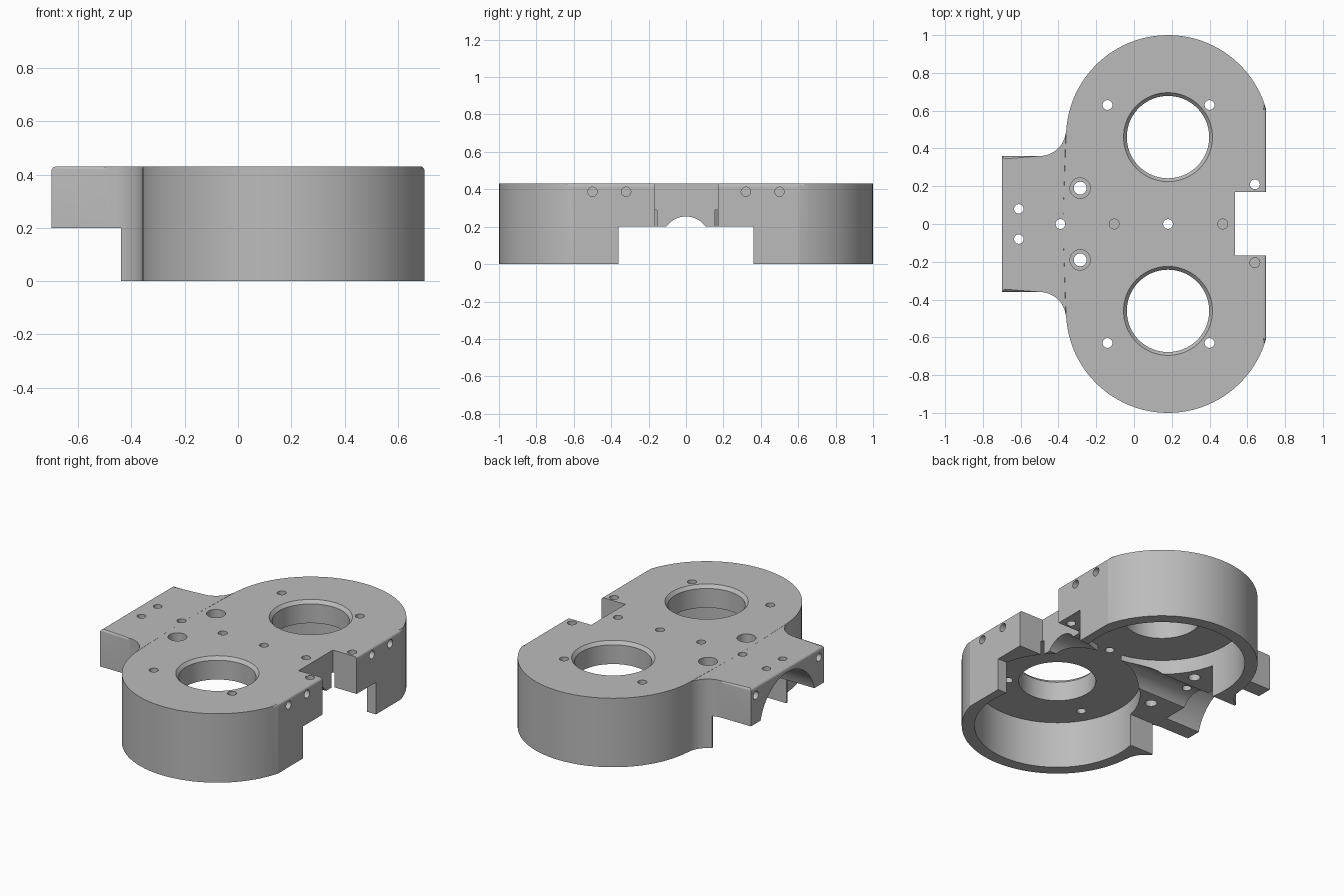
import bpy, bmesh
from math import sin, cos, pi, acos, radians
from mathutils import Matrix

cube = bpy.data.objects.get("Cube")
if cube:
    bpy.data.objects.remove(cube, do_unlink=True)

H, SLOT, CEIL = 0.43, 0.2, 0.29      # total height, slot roof, pocket roof
CX, CY, R = 0.18, 0.46, 0.54         # lobe centres and radius
TOP = H + 0.02                       # upper end of the cutters

grey = bpy.data.materials.new("machined grey")
grey.use_nodes = True
colour = (0.5, 0.5, 0.5, 1)
grey.diffuse_color = colour
grey.node_tree.nodes["Principled BSDF"].inputs["Base Color"].default_value = colour

cutters = bpy.data.collections.new("cutters")
bpy.context.scene.collection.children.link(cutters)


def make_object(name, bm, collection):
    bmesh.ops.recalc_face_normals(bm, faces=bm.faces[:])
    mesh = bpy.data.meshes.new(name)
    bm.to_mesh(mesh)
    bm.free()
    mesh.materials.append(grey)
    ob = bpy.data.objects.new(name, mesh)
    collection.objects.link(ob)
    return ob


def loft(bm, rings):
    """Skin a stack of closed rings and cap both ends."""
    rings = [[bm.verts.new(p) for p in ring] for ring in rings]
    for a, b in zip(rings, rings[1:]):
        for i in range(len(a)):
            j = (i + 1) % len(a)
            bm.faces.new((a[i], a[j], b[j], b[i]))
    bm.faces.new(rings[0][::-1])
    bm.faces.new(rings[-1])


def arc(cx, cy, r, a, b, n):
    return [(cx + r * cos(a + (b - a) * i / n), cy + r * sin(a + (b - a) * i / n))
            for i in range(n + 1)]


def cut_round(x, y, profile, n=32):
    """Vertical turned cutter from (radius, height) pairs."""
    bm = bmesh.new()
    loft(bm, [[(px, py, z) for px, py in arc(x, y, r, 0, 2 * pi, n)[:-1]]
              for r, z in profile])
    make_object("cutter", bm, cutters).hide_render = True


def cut_along_x(x0, x1, y, z, r, n=32):
    bm = bmesh.new()
    loft(bm, [[(x, py, pz) for py, pz in arc(y, z, r, 0, 2 * pi, n)[:-1]]
              for x in (x0, x1)])
    make_object("cutter", bm, cutters).hide_render = True


def cut_box(x0, x1, y0, y1, z0, z1):
    bm = bmesh.new()
    loft(bm, [[(x0, y0, z), (x1, y0, z), (x1, y1, z), (x0, y1, z)] for z in (z0, z1)])
    make_object("cutter", bm, cutters).hide_render = True


# Body outline: two lobes joined by a central arm, rounded on the top edge
half = arc(CX, CY, R, acos((0.7 - CX) / R), pi, 48)
half += arc(-0.5, 0.5, 0.14, 0, -pi / 2, 12) + [(-0.7, 0.36)]
outline = half + [(x, -y) for x, y in reversed(half)]
bm = bmesh.new()
loft(bm, [[(x, y, z) for x, y in outline] for z in (0, H)])
rim = [e for e in bm.edges if all(v.co.z > H - 0.001 for v in e.verts)]
bmesh.ops.bevel(bm, geom=rim, offset=0.015, segments=3, profile=0.5, affect='EDGES')
body = make_object("housing_body", bm, bpy.context.scene.collection)

# Underside slot, space below the arm, and side notch
cut_box(-1.1, 1.1, -0.36, 0.36, -0.3, SLOT)
cut_box(-1.2, -0.44, -0.9, 0.9, -0.4, SLOT)
cut_box(0.535, 1.2, -0.167, 0.17, -0.5, 0.7)

# Long shaft channel and the wider seat at the end of the arm
cut_along_x(-1.3, 1.3, 0, 0.127, 0.128, 48)
cut_along_x(-1.4, -0.46, 0, 0.127, 0.275, 64)

for s in (1, -1):
    # Lobe pocket, bore and chamfer in one turned shape
    cut_round(CX, s * CY, [(0.468, -0.2), (0.468, CEIL), (0.218, CEIL),
                           (0.218, H - 0.02), (0.253, TOP)], 96)
    # Lobe bolt holes
    for x in (-0.14, 0.4):
        cut_round(x, s * 0.63, [(0.026, 0.1), (0.026, TOP)])
    # Counterbored holes and arm holes
    cut_round(-0.285, s * 0.19, [(0.034, 0.1), (0.034, 0.33),
                                 (0.054, 0.33), (0.054, TOP)])
    cut_round(-0.61, s * 0.08, [(0.025, 0.1), (0.025, TOP)])
    # Screw holes in the end faces
    for y in (0.32, 0.5):
        cut_along_x(0.6, 0.8, s * y, 0.387, 0.025)
    cut_along_x(-0.8, -0.6, s * 0.31, 0.375, 0.025)

# Centre line holes and notch-side holes: (x, y, bottom)
for x, y, z in ((-0.39, 0, 0.1), (0.18, 0, 0.1), (-0.105, 0, 0.33),
                (0.47, 0, 0.33), (0.64, 0.21, 0.1), (0.64, -0.205, 0.3)):
    cut_round(x, y, [(0.026, z), (0.026, TOP)])

# Machine everything out of the body in one pass
bpy.ops.object.select_all(action='DESELECT')
body.select_set(True)
bpy.context.view_layer.objects.active = body
mod = body.modifiers.new("machining", 'BOOLEAN')
mod.operation, mod.solver = 'DIFFERENCE', 'EXACT'
mod.operand_type, mod.collection = 'COLLECTION', cutters
bpy.ops.object.modifier_apply(modifier=mod.name)
for ob in list(cutters.objects):
    bpy.data.objects.remove(ob, do_unlink=True)
bpy.data.collections.remove(cutters)

# Smooth curved walls, crisp machined edges
bpy.ops.object.shade_smooth_by_angle(angle=radians(14))
